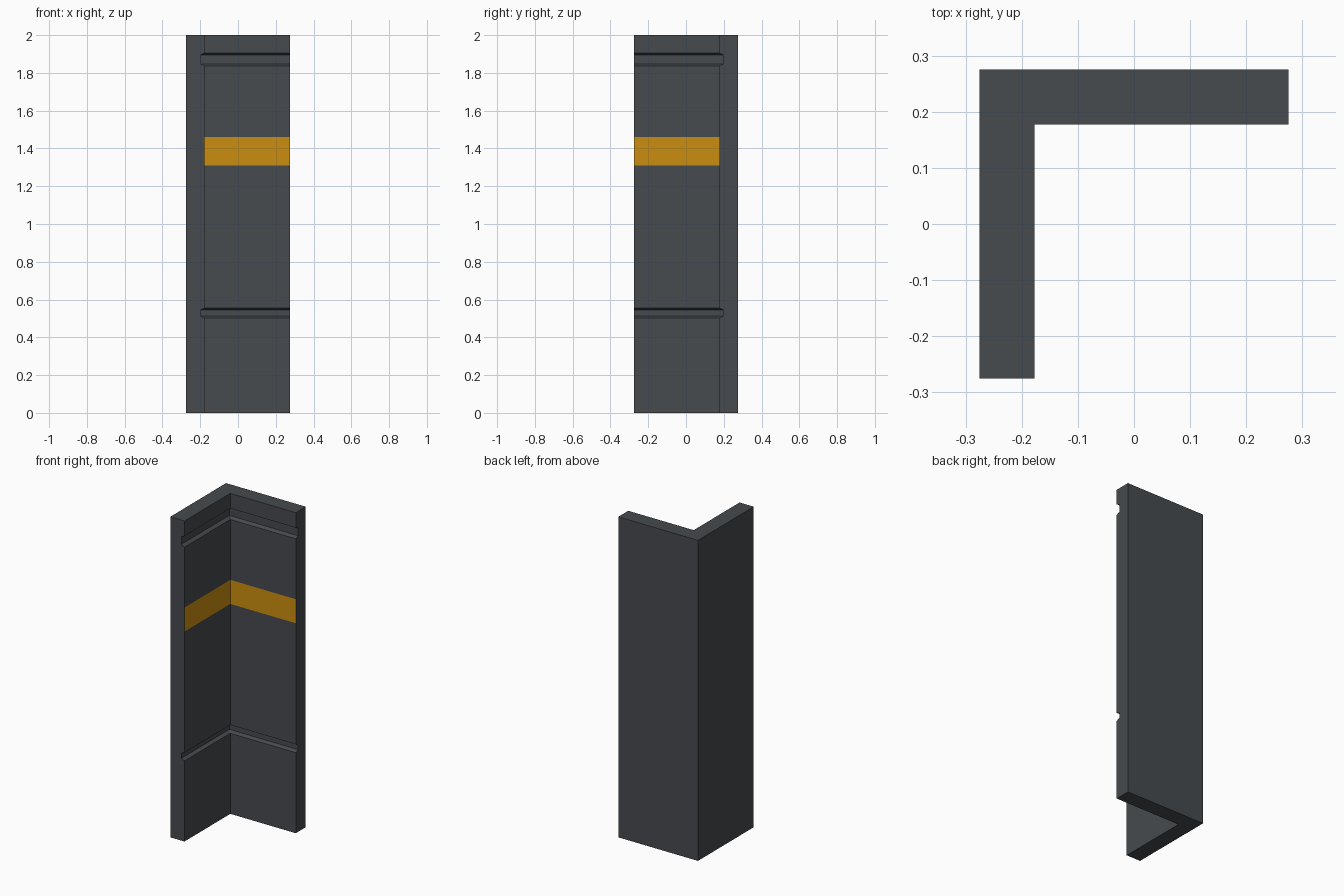
import bpy, bmesh, math

if "Cube" in bpy.data.objects:
    bpy.data.objects.remove(bpy.data.objects["Cube"])


def material(name, rgb):
    m = bpy.data.materials.new(name)
    m.diffuse_color = (*rgb, 1.0)
    m.use_nodes = True
    m.node_tree.nodes["Principled BSDF"].inputs["Base Color"].default_value = m.diffuse_color
    return m


OUT = 0.275    # outer half width
IN = 0.177     # inner wall position
DEPTH = 0.022  # groove depth

# Inner wall profile from bottom to top: (height, inset)
profile = [(0, 0),
           (0.503, 0), (0.513, DEPTH), (0.545, DEPTH), (0.555, 0),    # lower groove
           (1.31, 0), (1.46, 0),                                      # stripe
           (1.837, 0), (1.848, DEPTH), (1.895, DEPTH), (1.906, 0),    # upper groove
           (2.0, 0)]


def l_ring(bm, z, d):
    """L-shaped section at height z with the inner walls inset by d."""
    a = IN + d
    pts = [(-OUT, -OUT), (-a, -OUT), (-a, a), (OUT, a), (OUT, OUT), (-OUT, OUT)]
    return [bm.verts.new((x, y, z)) for x, y in pts]


# Corner column: stacked L sections joined by quads
bm = bmesh.new()
rings = [l_ring(bm, z, d) for z, d in profile]
for k in range(len(rings) - 1):
    lo, hi = rings[k], rings[k + 1]
    for i in range(6):
        j = (i + 1) % 6
        f = bm.faces.new((lo[i], lo[j], hi[j], hi[i]))
        # Painted stripe on the two inner walls only
        if profile[k][0] == 1.31 and i in (1, 2):
            f.material_index = 1
bm.faces.new(rings[0][::-1])
bm.faces.new(rings[-1])
bmesh.ops.recalc_face_normals(bm, faces=bm.faces)

# Merge the flat outer and end faces
bmesh.ops.dissolve_limit(bm, angle_limit=math.radians(0.5), verts=bm.verts,
                         edges=bm.edges, delimit={'MATERIAL'})

mesh = bpy.data.meshes.new("corner_column")
bm.to_mesh(mesh)
bm.free()
mesh.materials.append(material("dark grey", (0.062, 0.069, 0.077)))
mesh.materials.append(material("amber stripe", (0.60, 0.27, 0.005)))
column = bpy.data.objects.new("corner_column", mesh)
bpy.context.collection.objects.link(column)
